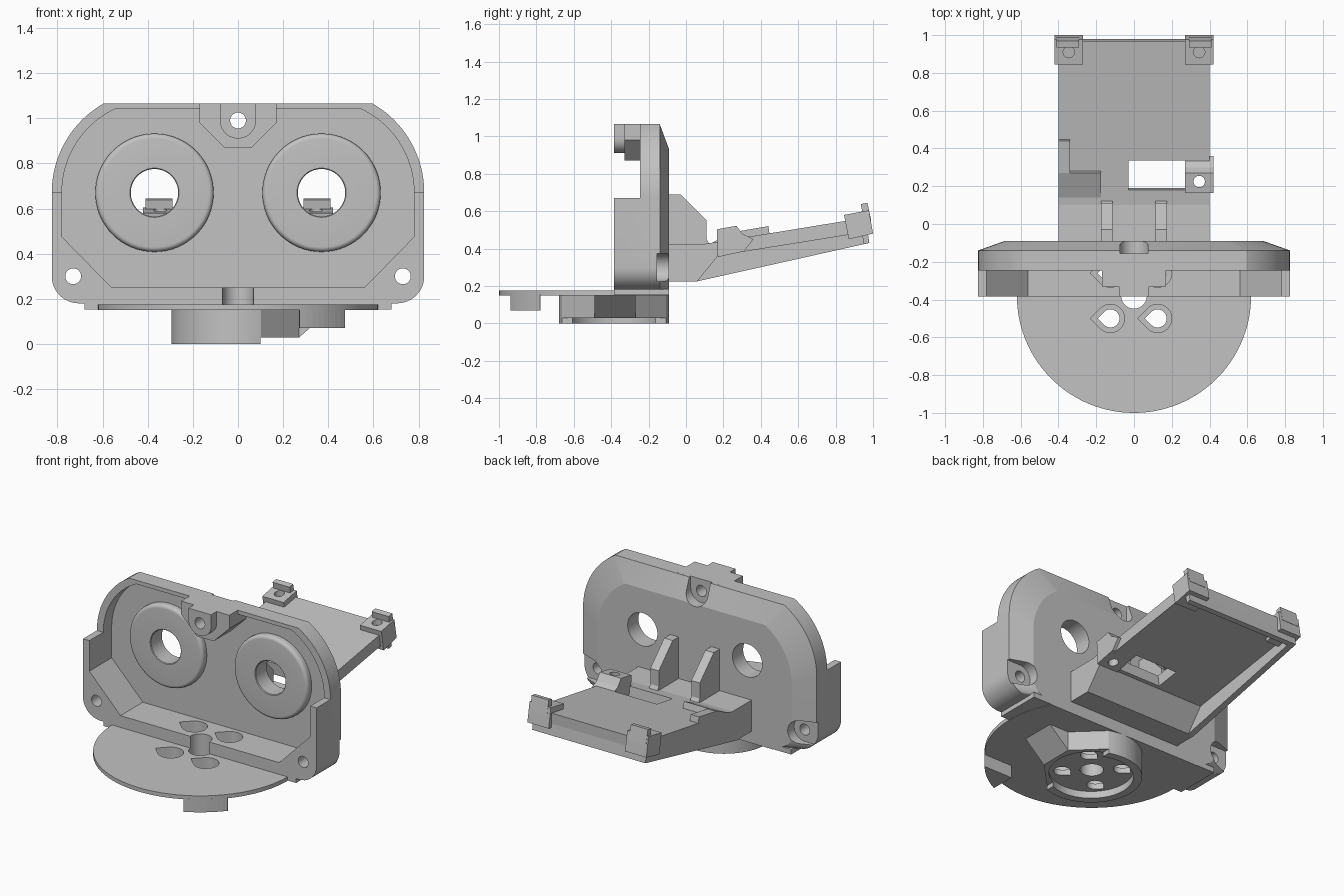
import bpy, bmesh, math
from math import cos, sin, radians

if "Cube" in bpy.data.objects:
    bpy.data.objects.remove(bpy.data.objects["Cube"])

grey = bpy.data.materials.new("matte_grey")
grey.use_nodes = True
COLOUR = (0.54, 0.54, 0.54, 1)
grey.diffuse_color = COLOUR
grey.node_tree.nodes["Principled BSDF"].inputs["Base Color"].default_value = COLOUR


def loft(name, rings, closed=False):
    """Skin between rings of points; cap the ends unless the loop is closed."""
    bm = bmesh.new()
    loops = [[bm.verts.new(p) for p in ring] for ring in rings]
    pairs = list(zip(loops, loops[1:]))
    if closed:
        pairs.append((loops[-1], loops[0]))
    else:
        bm.faces.new(loops[0])
        bm.faces.new(loops[-1])
    n = len(loops[0])
    for a, b in pairs:
        for i in range(n):
            j = (i + 1) % n
            bm.faces.new((a[i], a[j], b[j], b[i]))
    bmesh.ops.recalc_face_normals(bm, faces=bm.faces)
    mesh = bpy.data.meshes.new(name)
    bm.to_mesh(mesh)
    bm.free()
    mesh.materials.append(grey)
    ob = bpy.data.objects.new(name, mesh)
    bpy.context.collection.objects.link(ob)
    return ob


def prism(name, pts, axis, a, b):
    put = {"x": lambda u, w, t: (t, u, w),
           "y": lambda u, w, t: (u, t, w),
           "z": lambda u, w, t: (u, w, t)}[axis]
    return loft(name, [[put(u, w, t) for u, w in pts] for t in (a, b)])


def box(name, x, y, z):
    return prism(name, [(x[0], y[0]), (x[1], y[0]), (x[1], y[1]), (x[0], y[1])], "z", *z)


def arc(cx, cy, r, start, end, n=24):
    return [(cx + r * cos(radians(start + (end - start) * i / n)),
             cy + r * sin(radians(start + (end - start) * i / n))) for i in range(n + 1)]


def cyl(name, cx, cy, r, axis, a, b, n=40):
    return prism(name, arc(cx, cy, r, 0, 360 - 360 / n, n - 1), axis, a, b)


def teardrop(cx, cy, r):
    return arc(cx, cy, r, 135, -135) + [(cx - r * 1.414, cy)]


def mirrored(pts):
    return pts + [(-u, w) for u, w in reversed(pts)]


def cut(targets, cutter):
    for ob in targets:
        m = ob.modifiers.new("cut", "BOOLEAN")
        m.operation, m.solver, m.object = "DIFFERENCE", "EXACT", cutter
        bpy.context.view_layer.objects.active = ob
        bpy.ops.object.modifier_apply(modifier=m.name)
    bpy.data.objects.remove(cutter)


def smooth(ob, angle):
    bpy.ops.object.select_all(action="DESELECT")
    ob.select_set(True)
    bpy.context.view_layer.objects.active = ob
    bpy.ops.object.shade_smooth_by_angle(angle=radians(angle))


EYE_X, EYE_Z, BACK, FLOOR = 0.37, 0.67, -0.09, -0.16

# Face housing: outline with arcs concentric to the eyes, chamfered at the back
outline = mirrored(arc(EYE_X, EYE_Z, 0.455, 60.2, 0) + arc(0.705, 0.3, 0.12, 0, -90, 10))
housing = loft("face_housing", [
    [(x, -0.385, z) for x, z in outline],
    [(x, -0.14, z) for x, z in outline],
    [(x * 0.83, BACK, 0.18 + (z - 0.18) * 0.847) for x, z in outline]])
cut([housing], box("step_cutter", (-1, 1), (-0.6, -0.245), (EYE_Z, 1.3)))
pocket = mirrored(arc(EYE_X, EYE_Z, 0.41, 64.5, 0) + [(0.78, 0.475), (0.56, 0.25)])
cut([housing], prism("pocket_cutter", pocket, "y", -0.6, FLOOR))

# Top screw tab
tab = prism("top_screw_tab", mirrored([(0.17, 1.065), (0.17, 0.98), (0.06, 0.87)]),
            "y", -0.33, -0.15)
tab_nose = prism("top_screw_nose", [(0.08, 1.065)] + arc(0, 0.99, 0.08, 0, -180) + [(-0.08, 1.065)],
                 "y", -0.385, -0.32)

# Screw holes, each with a rear recess open to the nearest edge
for x, z, start in ((0, 0.99, 180), (0.73, 0.3, 90), (-0.73, 0.3, -90)):
    cut([housing] + ([tab, tab_nose] if x == 0 else []),
        cyl("screw_cutter", x, z, 0.035, "y", -0.6, 0.1))
    notch = arc(x, z, 0.075, start, start + 180)
    if x == 0:
        notch += [(0.075, 1.3), (-0.075, 1.3)]
    else:
        notch += [(math.copysign(1, x), notch[-1][1]), (math.copysign(1, x), notch[0][1])]
    cut([housing, tab], prism("recess_cutter", notch, "y", -0.155, 0.1))

# Eye rings with rounded rims
ring_profile = [(0.105, FLOOR + 0.01), (0.105, -0.198), (0.109, -0.202), (0.24, -0.202)] + \
    arc(0.24, -0.18, 0.022, -75, 0, 6) + [(0.262, FLOOR + 0.01)]
for side, x in (("left", EYE_X), ("right", -EYE_X)):
    cut([housing], cyl("eye_cutter", x, EYE_Z, 0.105, "y", -0.5, 0.1, 64))
    ring = loft(side + "_eye_ring", [
        [(x + r * cos(t), y, EYE_Z + r * sin(t)) for r, y in ring_profile]
        for t in (2 * math.pi * i / 64 for i in range(64))], closed=True)
    smooth(ring, 25)

# Round base, trimmed flat at the back, with the strip under the housing
rim = math.degrees(math.asin(0.29 / 0.62))
base = prism("base_disc", arc(0, -0.38, 0.62, 180 - rim, 360 + rim, 72), "z", 0.15, 0.175)
strip = box("base_strip", (-0.68, 0.68), (-0.385, BACK), (0.152, 0.185))

# Hub under the base: round on one side, faceted with a sloping wedge on the other
hub_pts = arc(0, -0.385, 0.295, 70, 290, 40) + [(0.27, -0.49), (0.27, -0.27)]
hub = prism("mount_hub", hub_pts, "z", 0, 0.152)
cut([hub], box("hub_trim", (0.1, 0.5), (-0.9, 0), (-0.1, 0.028)))
cut([hub], cyl("hub_pocket", 0, -0.385, 0.245, "z", -0.1, 0.045))
prism("hub_wedge", [(0.26, 0.028), (0.27, 0.028), (0.41, 0.152), (0.26, 0.152)], "y", -0.49, -0.27)
prism("stop_tab", [(0.27, -0.78), (0.475, -0.78)] + arc(0, -0.38, 0.62, -40, -64, 8),
      "z", 0.07, 0.155)

# Teardrop screw wells and the centre bore
stack = [housing, base, strip, hub]
for x in (0.125, -0.125):
    for y in (-0.5, -0.26):
        cut(stack, prism("well_cutter", teardrop(x, y, 0.075), "z", 0.08, 0.4))
        cut([hub], prism("bolt_cutter", teardrop(x, y, 0.048), "z", -0.1, 0.3))
cut(stack, cyl("bore_cutter", 0, -0.38, 0.068, "z", -0.1, 0.4))

# Rear arm: root block and sloping tray, skirted along one side and the end
prism("arm_root", [(BACK - 0.02, 0.225), (0.06, 0.225), (0.17, 0.36), (0.14, 0.425),
                   (BACK - 0.02, 0.425)], "x", -0.4, 0.4)
tray = prism("tray", [(0.1, 0.35), (0.97, 0.49), (0.97, 0.567), (0.1, 0.425)], "x", -0.4, 0.4)
cut([tray], prism("slot_cutter", [(0.2, 0.3), (0.35, 0.3), (0.33, 0.55), (0.165, 0.55)],
                  "x", -0.03, 0.27))
prism("tray_skirt", [(0.06, 0.225), (0.98, 0.43), (0.97, 0.5), (0.15, 0.38)], "x", -0.4, -0.36)
prism("tray_end_lip", [(0.95, 0.424), (0.98, 0.43), (0.97, 0.5), (0.94, 0.49)], "x", -0.4, 0.4)
prism("tray_step", [(0.12, 0.4), (0.29, 0.42), (0.27, 0.495), (0.14, 0.432)], "x", -0.4, -0.175)
prism("tray_rail", [(0.27, 0.44), (0.45, 0.46), (0.44, 0.52), (0.27, 0.491)], "x", -0.4, -0.34)

# Upright ribs bracing the arm
for side, a in (("left", 0.115), ("right", -0.175)):
    prism(side + "_rib", [(BACK - 0.02, 0.4), (0.14, 0.4), (0.11, 0.45), (0.11, 0.55), (-0.03, 0.69),
                          (BACK - 0.02, 0.69)], "x", a, a + 0.06)

# Holding clips with screw holes; the end clips carry a raised lip
for side, s in (("left", 1), ("right", -1)):
    clip = prism(side + "_end_clip", [(0.87, 0.45), (1.0, 0.48), (0.978, 0.605), (0.845, 0.58)],
                 "x", s * 0.27, s * 0.42)
    cut([clip], cyl("clip_bore", s * 0.345, 0.91, 0.03, "z", 0.5, 1))
    prism(side + "_clip_lip", [(0.95, 0.55), (0.99, 0.55), (0.97, 0.645), (0.935, 0.638)],
          "x", s * 0.29, s * 0.41)
middle = prism("middle_clip", [(0.17, 0.355), (0.31, 0.385), (0.36, 0.45), (0.3, 0.48), (0.27, 0.522),
                               (0.165, 0.503)], "x", 0.27, 0.42)
cut([middle, tray], cyl("clip_bore", 0.345, 0.225, 0.03, "z", 0, 1))

smooth(housing, 12)
for part in (base, hub, tab_nose):
    smooth(part, 25)
